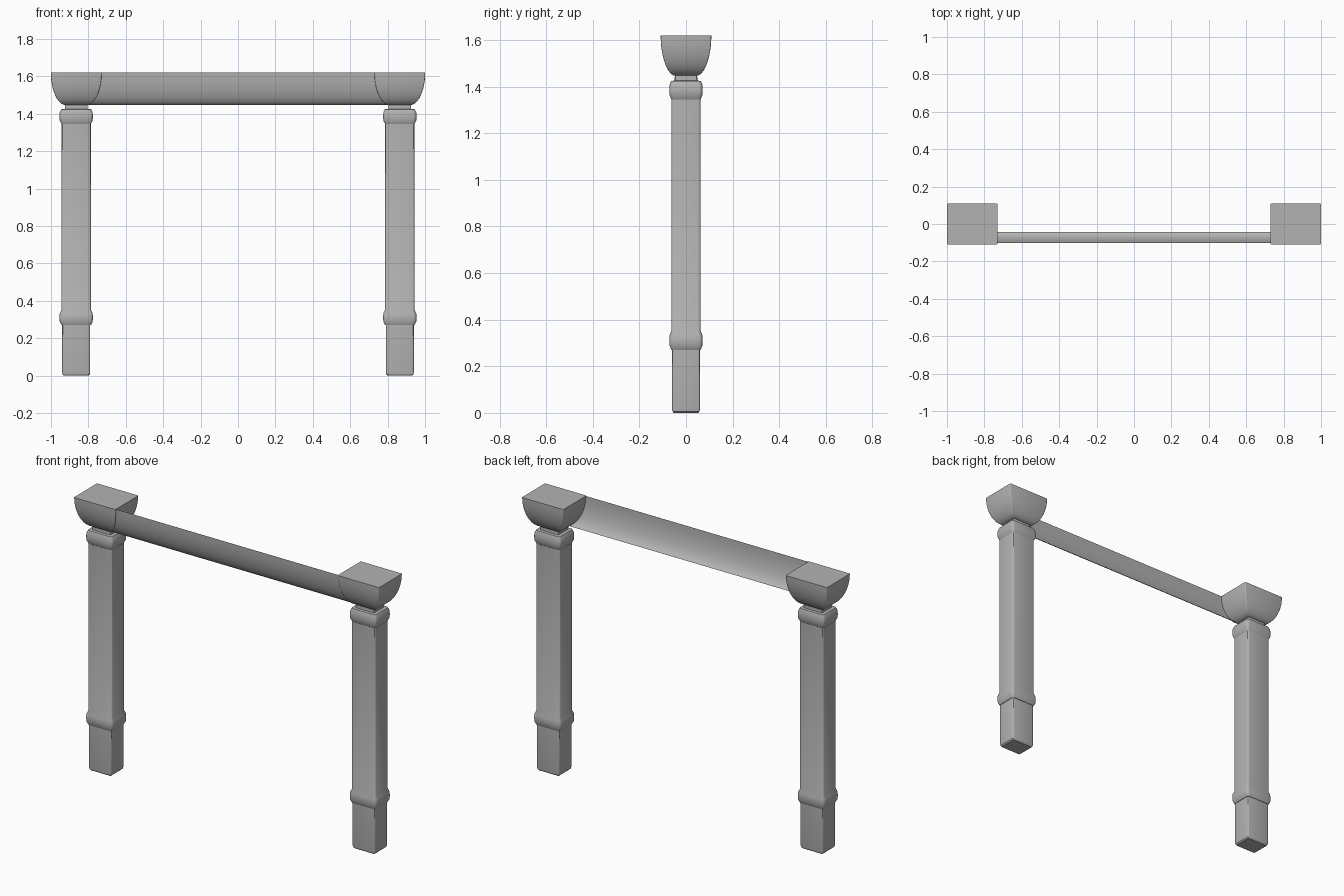
import bpy, bmesh, math

cube = bpy.data.objects.get("Cube")
if cube:
    bpy.data.objects.remove(cube, do_unlink=True)

stone = bpy.data.materials.new("grey stone")
stone.use_nodes = True
GREY = (0.45, 0.45, 0.45, 1)
stone.diffuse_color = GREY
stone.node_tree.nodes["Principled BSDF"].inputs["Base Color"].default_value = GREY

POST_X = 0.865
DEPTH = 0.8      # depth of every section relative to its width


def finish(name, bm, angle):
    mesh = bpy.data.meshes.new(name)
    bm.to_mesh(mesh)
    bm.free()
    obj = bpy.data.objects.new(name, mesh)
    bpy.context.collection.objects.link(obj)
    mesh.materials.append(stone)
    bpy.ops.object.select_all(action='DESELECT')
    obj.select_set(True)
    bpy.context.view_layer.objects.active = obj
    bpy.ops.object.shade_smooth_by_angle(angle=math.radians(angle))
    return obj


def section(bm, cx, half, z, r, steps=3):
    """Ring of vertices around a rectangle with rounded corners."""
    ring = []
    hx, hy = half - r, half * DEPTH - r
    for i, (sx, sy) in enumerate([(1, 1), (-1, 1), (-1, -1), (1, -1)]):
        for k in range(steps + 1):
            a = math.pi / 2 * (i + k / steps)
            ring.append(bm.verts.new((cx + sx * hx + r * math.cos(a),
                                      sy * hy + r * math.sin(a), z)))
    return ring


def loft(name, cx, profile, angle):
    """Skin a stack of (half width, height, corner radius) sections."""
    bm = bmesh.new()
    rings = [section(bm, cx, *p) for p in profile]
    for low, high in zip(rings, rings[1:]):
        for i in range(len(low)):
            j = (i + 1) % len(low)
            bm.faces.new((low[i], low[j], high[j], high[i]))
    bm.faces.new(rings[0][::-1])
    bm.faces.new(rings[-1])
    return finish(name, bm, angle)


def collar(z):
    return [(0.078, z, 0.011), (0.088, z + 0.018, 0.016),
            (0.089, z + 0.04, 0.016), (0.088, z + 0.062, 0.016)]


# Flared curve shared by the capitals and the beam: (half width, height)
BOTTOM, TOP = 1.447, 1.62
flare = []
for k in range(13):
    t = math.pi / 2 * k / 12
    flare.append((0.06 + 0.076 * math.sin(t) ** 1.1,
                  BOTTOM + (TOP - BOTTOM) * (1 - math.cos(t))))

base = [(0.066, 0, 0.006), (0.073, 0.007, 0.008), (0.075, 0.018, 0.008), (0.075, 0.27, 0.008)]
shaft = collar(0.27) + [(0.079, 0.352, 0.012), (0.079, 1.345, 0.012)]
head = collar(1.345) + [(0.08, 1.424, 0.014), (0.061, 1.426, 0.008), (0.06, 1.45, 0.006)]

for side, x in (("left", POST_X), ("right", -POST_X)):
    loft(side + "_post", x, base + shaft + head, 30)
    loft(side + "_capital", x, [(w, z, 0.005) for w, z in flare], 40)

# Thin curved beam running between the capitals, just inside their fronts
bm = bmesh.new()
rows = [[bm.verts.new((x, -(w * DEPTH - 0.006), z)) for x in (-POST_X, POST_X)]
        for w, z in flare]
for low, high in zip(rows, rows[1:]):
    bm.faces.new((low[0], low[1], high[1], high[0]))
finish("beam", bm, 40)
